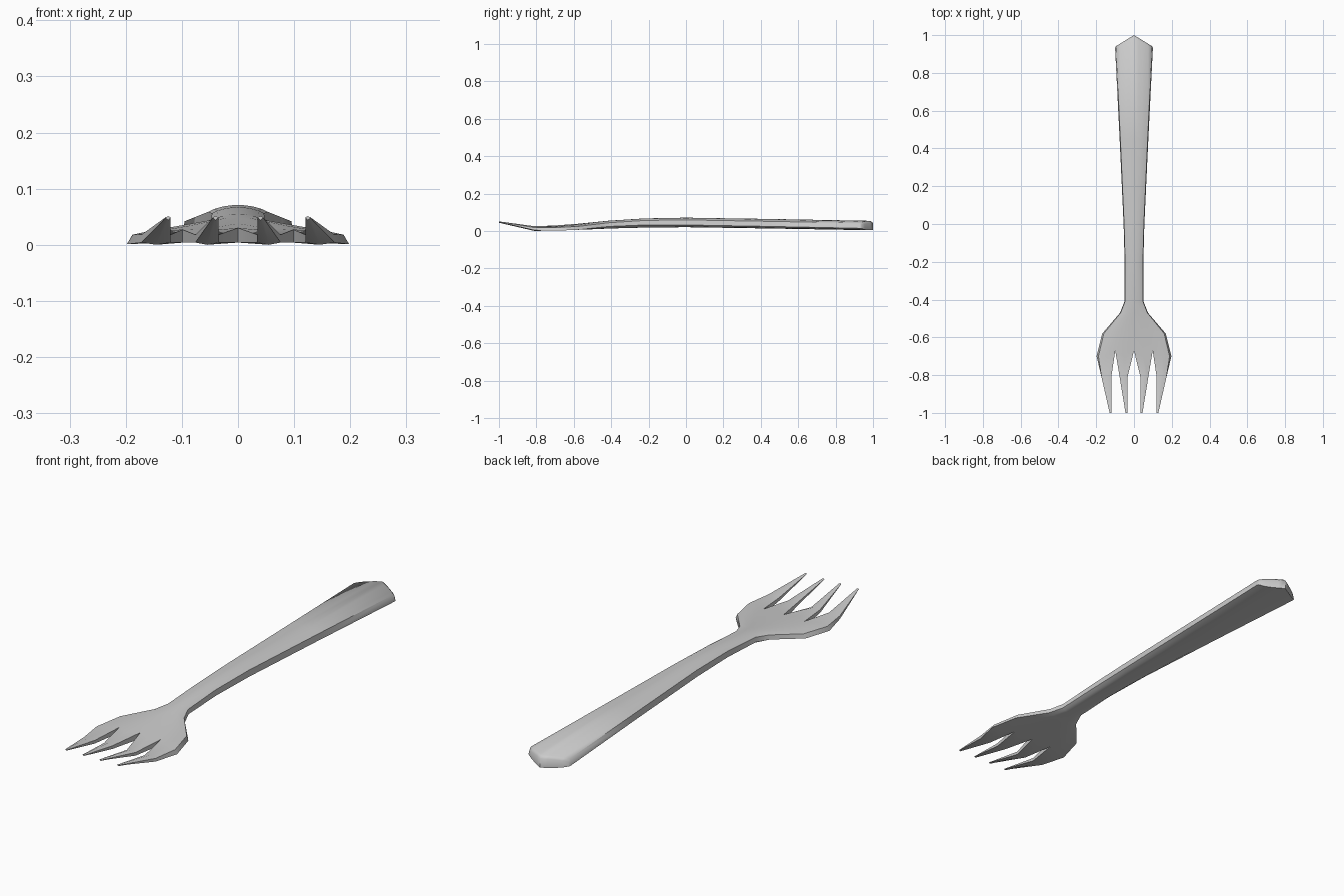
import bpy, bmesh, math

old = bpy.data.objects.get("Cube")
if old:
    bpy.data.objects.remove(old, do_unlink=True)

# Brushed steel material
steel = bpy.data.materials.new("grey steel")
steel.use_nodes = True
grey = (0.6, 0.6, 0.6, 1)
steel.diffuse_color = grey
steel.node_tree.nodes["Principled BSDF"].inputs["Base Color"].default_value = grey

bm = bmesh.new()
COLS = 5


def body_ring(y, half, top, bottom, rim_top, rim_low, peak=0.0):
    """Half section: top columns from the centre out, then bottom columns."""
    upper, lower = [], []
    for i in range(COLS):
        f = i / (COLS - 1)
        yy = y + peak * (1 - f)
        inset = 0.95 if i == COLS - 1 else 1
        upper.append(bm.verts.new((half * f * inset, yy, top + (rim_top - top) * f ** 2)))
        lower.append(bm.verts.new((half * f, yy, bottom + (rim_low - bottom) * f ** 4)))
    return upper, lower


def bridge(a, b, walls):
    """Join two sections with top and bottom strips and the chosen side walls."""
    (au, al), (bu, bl) = a, b
    for i in range(len(au) - 1):
        bm.faces.new((au[i], au[i + 1], bu[i + 1], bu[i]))
        bm.faces.new((al[i], bl[i], bl[i + 1], al[i + 1]))
    for i in walls:
        bm.faces.new((au[i], bu[i], bl[i], al[i]))


def cap(ring):
    u, l = ring
    for i in range(len(u) - 1):
        bm.faces.new((u[i], l[i], l[i + 1], u[i + 1]))


# Handle and head: y, half width, top, bottom, rim top, rim low, peak
sections = [
    (1.00 - 0.06, 0.098, 0.047, 0.008, 0.036, 0.017, 0.06),
    (0.93, 0.100, 0.058, 0.008, 0.046, 0.018, 0.055),
    (0.45, 0.076, 0.068, 0.017, 0.055, 0.028, 0),
    (0.00, 0.055, 0.075, 0.024, 0.063, 0.036, 0),
    (-0.22, 0.049, 0.071, 0.022, 0.060, 0.036, 0),
    (-0.41, 0.050, 0.059, 0.017, 0.048, 0.028, 0),
    (-0.47, 0.074, 0.053, 0.014, 0.041, 0.022, 0),
    (-0.58, 0.168, 0.042, 0.010, 0.028, 0.010, 0),
    (-0.70, 0.198, 0.034, 0.008, 0.022, 0.005, 0),
]
rings = [body_ring(*s) for s in sections]
for a, b in zip(rings, rings[1:]):
    bridge(a, b, [COLS - 1])
cap(rings[0])

# Slot roots sit slightly behind the tine roots
for i in (0, 2):
    for side in rings[-1]:
        side[i].co.y = -0.67

# Tines: each step is y, inner x, outer x, middle top, edge top, bottom
tines = {
    0: [(-0.81, 0.034, 0.076, 0.029, 0.022, 0.004), (-1.0, 0.035, 0.045, 0.055, 0.053, 0.048)],
    2: [(-0.81, 0.120, 0.172, 0.029, 0.022, 0.004), (-1.0, 0.120, 0.129, 0.055, 0.053, 0.048)],
}
for first, steps in tines.items():
    prev = tuple(side[first:first + 3] for side in rings[-1])
    for y, x0, x1, mid, edge, low in steps:
        xs = (x0, (x0 + x1) / 2, x1)
        ring = ([bm.verts.new((x, y, z)) for x, z in zip(xs, (edge, mid, edge))],
                [bm.verts.new((x, y, z)) for x, z in zip(xs, (low + 0.004, low, low + 0.004))])
        bridge(prev, ring, [0, 2])
        prev = ring
    cap(prev)

# Mirror to the other half and weld the centre line
half = bm.verts[:] + bm.edges[:] + bm.faces[:]
bmesh.ops.mirror(bm, geom=half, axis='X', merge_dist=0.0001)
bmesh.ops.remove_doubles(bm, verts=bm.verts[:], dist=0.0001)
bmesh.ops.recalc_face_normals(bm, faces=bm.faces[:])

# Rest the lowest point on the ground
lowest = min(v.co.z for v in bm.verts)
bmesh.ops.translate(bm, verts=bm.verts[:], vec=(0, 0, -lowest))

mesh = bpy.data.meshes.new("fork")
bm.to_mesh(mesh)
bm.free()
mesh.materials.append(steel)
fork = bpy.data.objects.new("fork", mesh)
bpy.context.collection.objects.link(fork)
bpy.ops.object.select_all(action='DESELECT')
fork.select_set(True)
bpy.context.view_layer.objects.active = fork
bpy.ops.object.shade_smooth_by_angle(angle=math.radians(50))
